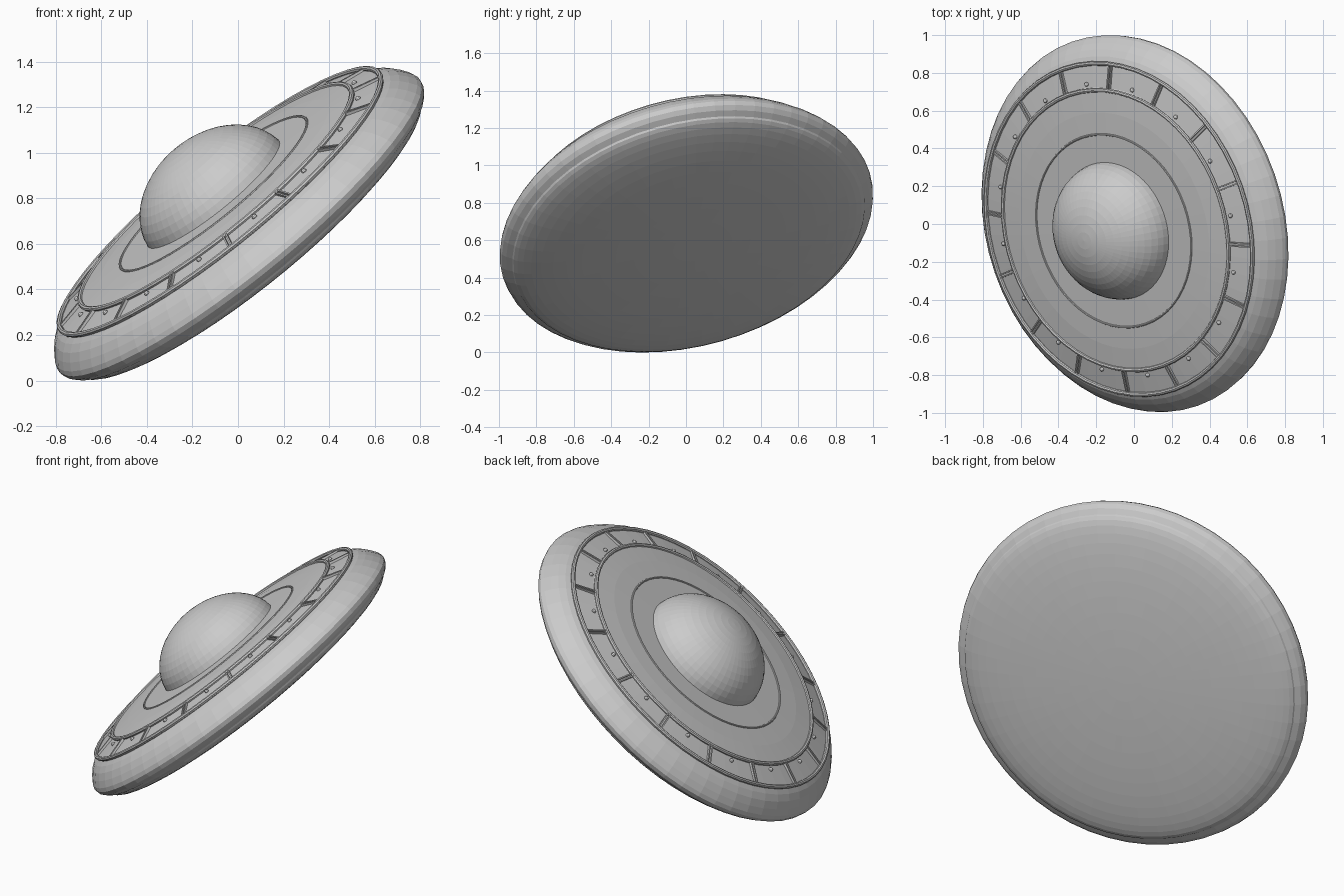
import bpy, bmesh, math
from mathutils import Matrix, Vector

if "Cube" in bpy.data.objects:
    bpy.data.objects.remove(bpy.data.objects["Cube"])

SEG = 56
# The saucer is modelled flat about its own axis, then tilted and lifted
axis = Vector((-0.617, -0.208, 0.759)).normalized()
TILT = Matrix.Translation((0, 0, 0.688)) @ Vector((0, 0, 1)).rotation_difference(axis).to_matrix().to_4x4()


def finish(bm, name):
    bmesh.ops.remove_doubles(bm, verts=bm.verts, dist=1e-5)
    bmesh.ops.recalc_face_normals(bm, faces=bm.faces)
    me = bpy.data.meshes.new(name)
    bm.to_mesh(me)
    bm.free()
    ob = bpy.data.objects.new(name, me)
    ob.matrix_world = TILT
    bpy.context.collection.objects.link(ob)
    return ob


def lathe(name, profile, closed=False):
    bm = bmesh.new()
    vs = [bm.verts.new((r, 0, z)) for r, z in profile]
    pairs = list(zip(vs, vs[1:])) + ([(vs[-1], vs[0])] if closed else [])
    es = [bm.edges.new(p) for p in pairs]
    bmesh.ops.spin(bm, geom=vs + es, cent=(0, 0, 0), axis=(0, 0, 1),
                   angle=2 * math.pi, steps=SEG, use_merge=True)
    return finish(bm, name)


def ring(name, major, height, minor, n=8):
    pts = [(major + minor * math.cos(2 * math.pi * i / n),
            height + minor * math.sin(2 * math.pi * i / n)) for i in range(n)]
    return lathe(name, pts, closed=True)


def ellipse_arc(rx, rz, cz, a0, a1, n):
    return [(rx * math.cos(a), cz + rz * math.sin(a))
            for a in (math.radians(a0 + (a1 - a0) * i / n) for i in range(n + 1))]


# Rounded rim running from the deck edge down to the underside
lathe("rim", [(0.90, 0.116), (0.93, 0.102), (0.962, 0.078), (0.99, 0.046),
              (1.012, 0.014), (1.02, -0.008), (1.014, -0.032), (0.995, -0.053), (0.965, -0.07)])
# Shallow underside
lathe("underside", ellipse_arc(0.966, 0.105, -0.068, 0, -90, 14))

# Upper deck, with a slightly sunken panel band near its edge
lathe("upper_deck", [(0, 0.178), (0.52, 0.174), (0.64, 0.169), (0.755, 0.158),
                     (0.77, 0.147), (0.885, 0.124), (0.895, 0.13),
                     (0.905, 0.12), (0.90, 0.113)])

# Raised trim rings
ring("inner_trim", 0.522, 0.174, 0.006)
ring("middle_trim", 0.758, 0.157, 0.012)
ring("outer_trim", 0.897, 0.128, 0.012)

# Dome
lathe("dome", ellipse_arc(0.372, 0.28, 0.15, 5, 90, 12))

# Radial ribs across the panel band, with a rivet between each pair
COUNT = 16
ribs, rivets = bmesh.new(), bmesh.new()
slope = Matrix.Rotation(math.atan2(0.03, 0.13), 4, 'Y')
for i in range(COUNT):
    a = math.radians(88.5) + 2 * math.pi * i / COUNT
    spin = Matrix.Rotation(a, 4, 'Z')
    for side in (-0.008, 0.008):
        bmesh.ops.create_cube(ribs, size=1, matrix=spin @ Matrix.Translation((0.825, side, 0.139))
                              @ slope @ Matrix.Diagonal((0.14, 0.007, 0.018, 1)))
    spin = Matrix.Rotation(a + math.pi / COUNT, 4, 'Z')
    bmesh.ops.create_uvsphere(rivets, u_segments=10, v_segments=6, radius=0.012,
                              matrix=spin @ Matrix.Translation((0.79, 0, 0.145)))
finish(ribs, "panel_ribs")
finish(rivets, "rivets")
